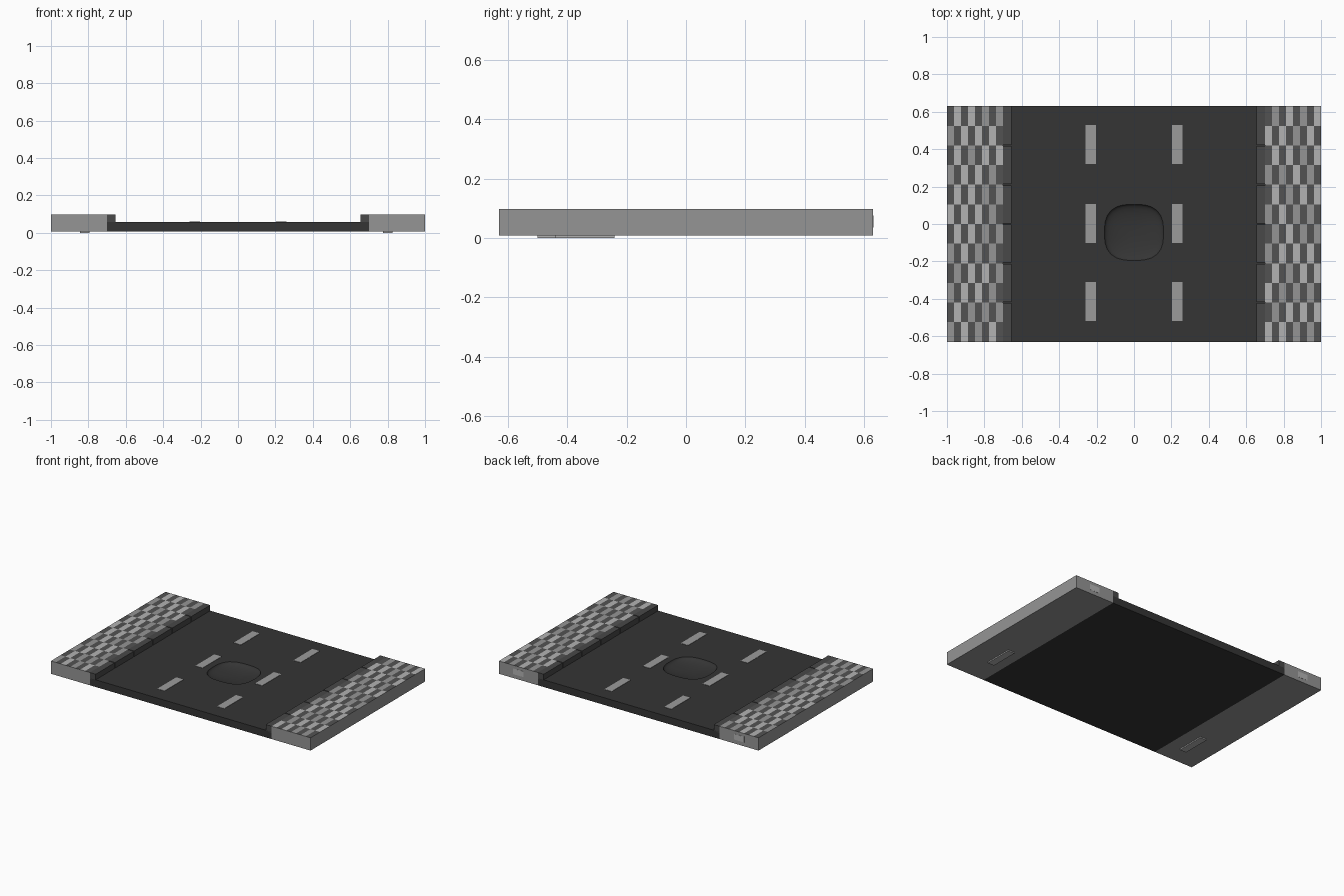
import bpy, bmesh, random
from mathutils import Matrix

if "Cube" in bpy.data.objects:
    bpy.data.objects.remove(bpy.data.objects["Cube"])

random.seed(4)
HALF_Y = 0.63
BASE = 0.008


def mat(name, v):
    m = bpy.data.materials.new(name)
    m.diffuse_color = (v, v, v, 1)
    m.use_nodes = True
    m.node_tree.nodes["Principled BSDF"].inputs["Base Color"].default_value = m.diffuse_color
    return m


ASPHALT, CURB = mat("asphalt", 0.035), mat("curb_stone", 0.065)
PAINT = mat("paint", 0.33)
MID, LIGHT, DARK = mat("paving_mid", 0.3), mat("paving_light", 0.45), mat("paving_dark", 0.085)


def finish(name, bm, mats):
    me = bpy.data.meshes.new(name)
    bm.to_mesh(me)
    bm.free()
    for m in mats:
        me.materials.append(m)
    ob = bpy.data.objects.new(name, me)
    bpy.context.collection.objects.link(ob)
    return ob


def box(name, x, y, z, material):
    """Box from (min, max) ranges."""
    bm = bmesh.new()
    bmesh.ops.create_cube(bm, size=1)
    for v in bm.verts:
        v.co = [r[0] + (c + 0.5) * (r[1] - r[0]) for c, r in zip(v.co, (x, y, z))]
    return finish(name, bm, [material])


# Road slab
road = box("road", (-0.7, 0.7), (-HALF_Y, HALF_Y), (BASE, 0.058), ASPHALT)

# Pothole cutter: flattened rounded-square bowl
bm = bmesh.new()
bmesh.ops.create_uvsphere(bm, u_segments=32, v_segments=16, radius=1)
for v in bm.verts:
    x, y = v.co.xy
    r = (x * x + y * y) ** 0.5
    p = (abs(x) ** 2.8 + abs(y) ** 2.8) ** (1 / 2.8)
    k = r / p if p > 1e-6 else 1
    v.co = (x * k * 0.158, y * k * 0.15 - 0.045, v.co.z * 0.034 + 0.058)
for f in bm.faces:
    f.smooth = True
cutter = finish("pothole_cutter", bm, [ASPHALT])
cutter.hide_render = True
cutter.hide_set(True)
cut = road.modifiers.new("pothole", "BOOLEAN")
cut.object = cutter
cut.operation = "DIFFERENCE"
cut.solver = "EXACT"

# Dashed lane markings
for x in (-0.23, 0.23):
    for y in (-0.415, 0.003, 0.425):
        box("lane_dash", (x - 0.028, x + 0.028), (y - 0.104, y + 0.104), (0.056, 0.06), PAINT)


# Sidewalk: block with a paved, checkered top
def sidewalk(name, cx):
    bm = bmesh.new()
    bmesh.ops.create_grid(bm, x_segments=8, y_segments=12, size=1,
                          matrix=Matrix.Translation((cx, 0, BASE)) @ Matrix.Diagonal((0.15, HALF_Y, 1, 1)))
    bottom = list(bm.faces)
    top = bmesh.ops.extrude_face_region(bm, geom=bottom, use_keep_orig=True)["geom"]
    for v in top:
        if isinstance(v, bmesh.types.BMVert):
            v.co.z = 0.097
    bmesh.ops.recalc_face_normals(bm, faces=bm.faces)
    for f in bm.faces:
        if f.normal.z > 0.5:
            c = f.calc_center_median()
            i = int((c.x - cx + 0.15) / 0.0375)
            j = int((c.y + HALF_Y) / 0.105)
            f.material_index = 2 if (i + j) % 2 else random.choice((0, 1))
    return finish(name, bm, [MID, LIGHT, DARK])


for s, side in ((-1, "left"), (1, "right")):
    sidewalk("sidewalk_" + side, s * 0.85)
    # Row of six curb stones with narrow joints
    xr = sorted((s * 0.655, s * 0.7))
    for n in range(6):
        y0 = -HALF_Y + n * 0.21
        box("curb_" + side, xr, (y0 + 0.003 * (n > 0), y0 + 0.21 - 0.003 * (n < 5)),
            (0.05, 0.097), CURB)
    # Small end plate on the back face
    x = s * 0.85
    box("end_plate_" + side, (x - 0.04, x + 0.04), (0.62, 0.631), (0.035, 0.075), LIGHT)

# Thin plates under the sidewalks
box("under_plate_right", (0.775, 0.825), (-0.44, -0.24), (0, 0.01), LIGHT)
box("under_plate_left", (-0.845, -0.795), (-0.5, -0.3), (0, 0.01), LIGHT)
